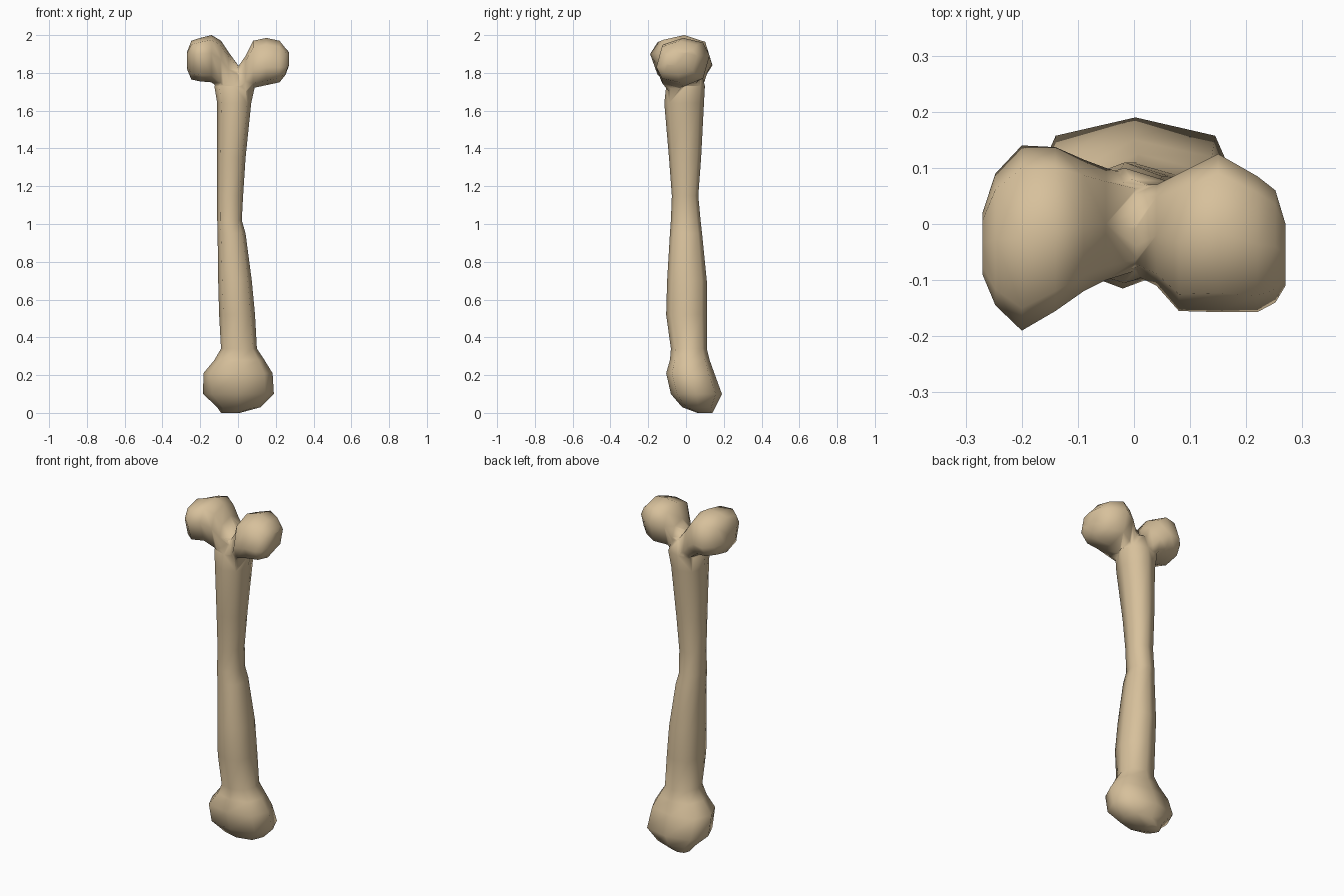
import bpy, bmesh, math

if "Cube" in bpy.data.objects:
    bpy.data.objects.remove(bpy.data.objects["Cube"])

bone_mat = bpy.data.materials.new("bone tan")
bone_mat.diffuse_color = (0.68, 0.53, 0.33, 1)
bone_mat.use_nodes = True
bone_mat.node_tree.nodes["Principled BSDF"].inputs["Base Color"].default_value = bone_mat.diffuse_color
SIDES = 8


def loft(name, rings, along_x=False, tilt=0.0):
    """Skin through rings (position, a_min, a_max, b_min, b_max)."""
    bm = bmesh.new()
    loops = []
    for p, a0, a1, b0, b1 in rings:
        loop = []
        for i in range(SIDES):
            t = 2 * math.pi * i / SIDES
            c, s = [math.copysign(abs(v) ** 0.8, v) for v in (math.cos(t), math.sin(t))]
            a = (a0 + a1) / 2 + c * (a1 - a0) / 2
            b = (b0 + b1) / 2 + s * (b1 - b0) / 2
            co = (p, a, b + tilt * c * (1 - abs(s))) if along_x else (a, b, p)
            loop.append(bm.verts.new(co))
        loops.append(loop)
    for l0, l1 in zip(loops, loops[1:]):
        for i in range(SIDES):
            j = (i + 1) % SIDES
            bm.faces.new((l0[i], l0[j], l1[j], l1[i]))
    bm.faces.new(loops[0])
    bm.faces.new(loops[-1])
    bmesh.ops.recalc_face_normals(bm, faces=bm.faces)
    for f in bm.faces:
        f.smooth = True
    me = bpy.data.meshes.new(name)
    bm.to_mesh(me)
    bm.free()
    me.materials.append(bone_mat)
    ob = bpy.data.objects.new(name, me)
    bpy.context.collection.objects.link(ob)
    return ob


# Shaft with the single lower knob: z, x range, y range
bone = loft("bone", [
    (0.0, -0.09, 0.01, 0.06, 0.14),
    (0.03, -0.11, 0.12, -0.02, 0.155),
    (0.10, -0.185, 0.19, -0.08, 0.19),
    (0.21, -0.183, 0.183, -0.105, 0.15),
    (0.28, -0.125, 0.14, -0.085, 0.125),
    (0.34, -0.09, 0.10, -0.08, 0.11),
    (0.52, -0.10, 0.09, -0.105, 0.11),
    (0.70, -0.105, 0.073, -0.10, 0.11),
    (0.95, -0.108, 0.04, -0.085, 0.085),
    (1.02, -0.11, 0.02, -0.08, 0.077),
    (1.15, -0.11, 0.027, -0.075, 0.065),
    (1.35, -0.11, 0.04, -0.09, 0.08),
    (1.64, -0.11, 0.07, -0.115, 0.095),
    (1.73, -0.125, 0.09, -0.105, 0.10),
    (1.81, -0.07, 0.06, -0.08, 0.08)])

# Upper knobs: x, y range, z range
left = loft("left_knob", [
    (-0.27, -0.09, 0.02, 1.82, 1.91),
    (-0.247, -0.145, 0.09, 1.765, 1.97),
    (-0.20, -0.19, 0.14, 1.755, 1.985),
    (-0.14, -0.155, 0.137, 1.75, 2.0),
    (-0.09, -0.12, 0.115, 1.71, 1.97),
    (-0.05, -0.10, 0.10, 1.67, 1.91),
    (0.03, -0.075, 0.075, 1.67, 1.80)], True, -0.03)
right = loft("right_knob", [
    (0.27, -0.11, 0.0, 1.84, 1.91),
    (0.252, -0.14, 0.06, 1.79, 1.93),
    (0.22, -0.157, 0.085, 1.75, 1.97),
    (0.15, -0.157, 0.125, 1.735, 1.985),
    (0.08, -0.155, 0.09, 1.72, 1.97),
    (0.04, -0.11, 0.07, 1.68, 1.89),
    (-0.03, -0.075, 0.075, 1.67, 1.79)], True, 0.03)

# Fuse the knobs onto the shaft
for knob in (left, right):
    mod = bone.modifiers.new("fuse", "BOOLEAN")
    mod.operation = "UNION"
    mod.solver = "EXACT"
    mod.object = knob
graph = bpy.context.evaluated_depsgraph_get()
fused = bpy.data.meshes.new_from_object(bone.evaluated_get(graph))
bone.modifiers.clear()
bone.data = fused
for knob in (left, right):
    bpy.data.objects.remove(knob)
for f in bone.data.polygons:
    f.use_smooth = True
